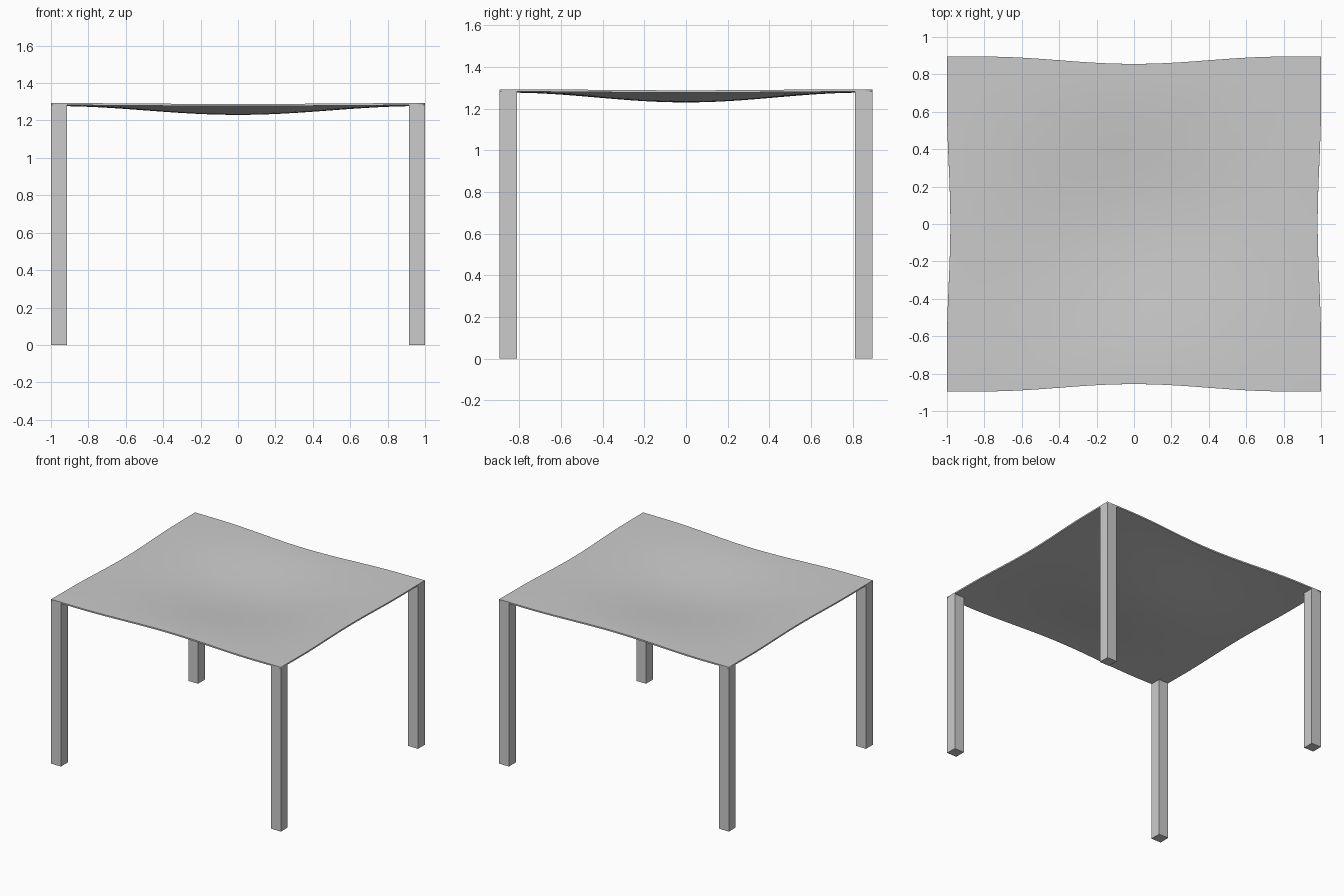
import bpy, bmesh, math

if "Cube" in bpy.data.objects:
    bpy.data.objects.remove(bpy.data.objects["Cube"])

HX, HY, TOP = 1.0, 0.895, 1.293
THICK, LEG = 0.011, 0.085


def bump(t, width):
    """Smooth bell: 1 at t = 0, fading to 0 at +-width."""
    return math.cos(math.pi / 2 * min(abs(t) / width, 1)) ** 2


def make_object(name, bm):
    mesh = bpy.data.meshes.new(name)
    bm.to_mesh(mesh)
    bm.free()
    obj = bpy.data.objects.new(name, mesh)
    bpy.context.collection.objects.link(obj)
    return obj


# Fabric canopy: grid sagging in the middle, edges pulled inward
bm = bmesh.new()
bmesh.ops.create_grid(bm, x_segments=40, y_segments=40, size=1)
for v in bm.verts:
    u, w = v.co.x, v.co.y
    x, y = u * HX, w * HY
    cx, cy = bump(u, 1), bump(w, 1)
    v.co.x = x - u * 0.018 * bump(y, 0.65)
    v.co.y = y - w * 0.039 * bump(x, 0.8)
    v.co.z = TOP - 0.047 * cx * cy - 0.005 * max(cx, cy)
canopy = make_object("canopy", bm)
solid = canopy.modifiers.new("thickness", 'SOLIDIFY')
solid.thickness = THICK
solid.offset = -1
bpy.context.view_layer.objects.active = canopy
canopy.select_set(True)
bpy.ops.object.shade_smooth_by_angle(angle=math.radians(30))
# Smooth-by-angle marks belong to the sheet; keep its rim crisp
solid.edge_crease_rim = 1.0
for e in canopy.data.edges:
    a, b = (canopy.data.vertices[i].co for i in e.vertices)
count = {}
for p in canopy.data.polygons:
    for k in p.edge_keys:
        count[k] = count.get(k, 0) + 1
for e in canopy.data.edges:
    if count[e.key] == 1:
        e.use_edge_sharp = True

# Four square corner posts
height = TOP - THICK / 2
for sx, xname in ((-1, "left"), (1, "right")):
    for sy, yname in ((-1, "front"), (1, "back")):
        bm = bmesh.new()
        bmesh.ops.create_cube(bm, size=1)
        for v in bm.verts:
            v.co.x = v.co.x * LEG + sx * (HX - LEG / 2)
            v.co.y = v.co.y * LEG + sy * (HY - LEG / 2)
            v.co.z = (v.co.z + 0.5) * height
        make_object(f"{yname}_{xname}_post", bm)
